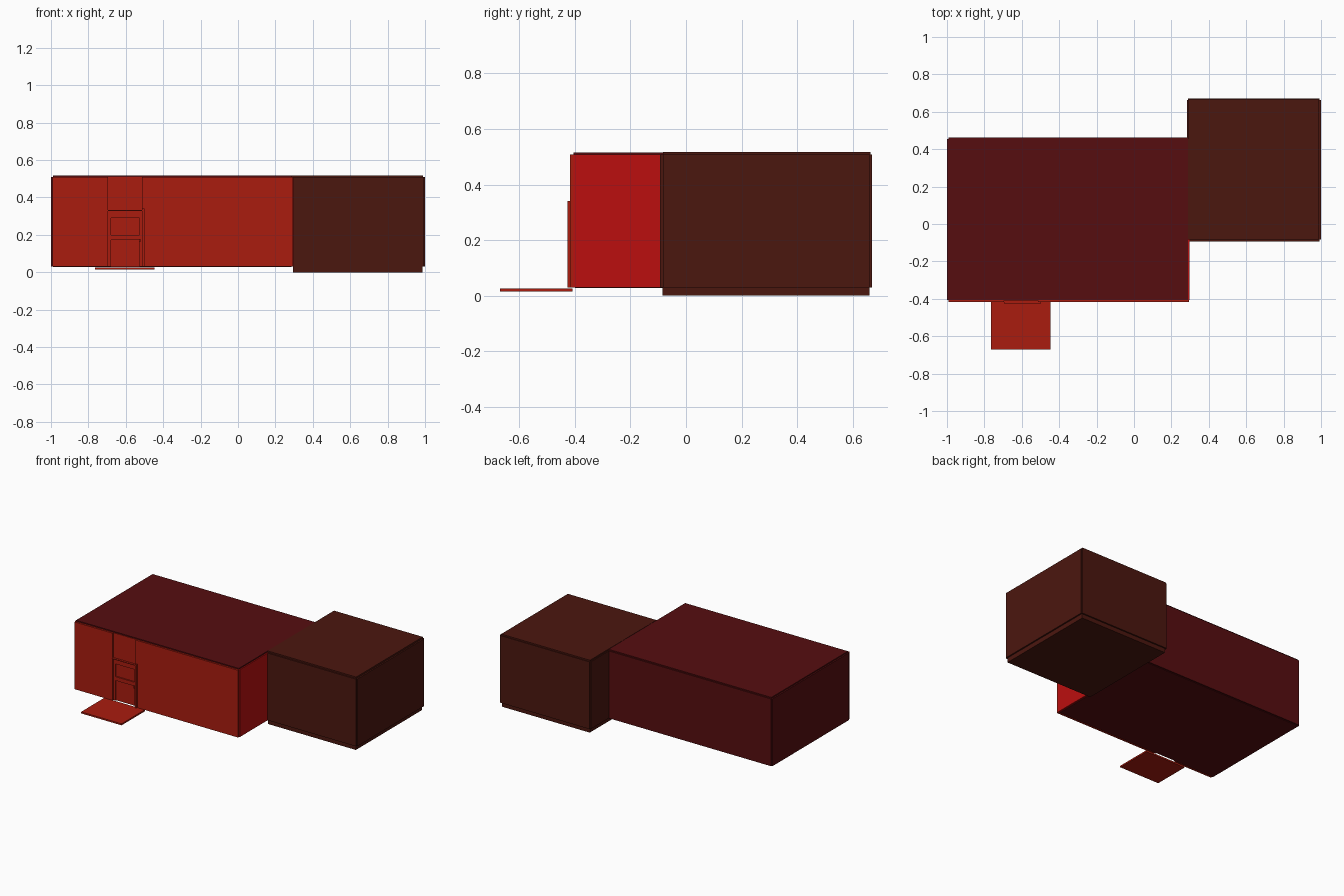
import bpy

if "Cube" in bpy.data.objects:
    bpy.data.objects.remove(bpy.data.objects["Cube"])


def material(name, rgb):
    m = bpy.data.materials.new(name)
    m.diffuse_color = (*rgb, 1)
    m.use_nodes = True
    m.node_tree.nodes["Principled BSDF"].inputs["Base Color"].default_value = m.diffuse_color
    return m


BRICK = material("brick_red", (0.40, 0.0115, 0.0047))
RED = material("bright_red", (0.50, 0.0047, 0.0047))
MAROON = material("maroon", (0.094, 0.0042, 0.005))
BROWN = material("dark_brown", (0.071, 0.0084, 0.0047))


def box(name, x, y, z, mat):
    """Box from (min, max) ranges on each axis."""
    bpy.ops.mesh.primitive_cube_add(
        size=1, location=[(a + b) / 2 for a, b in (x, y, z)])
    ob = bpy.context.object
    ob.name = name
    ob.scale = [b - a for a, b in (x, y, z)]
    bpy.ops.object.transform_apply(location=False, rotation=False, scale=True)
    ob.data.materials.append(mat)
    return ob


T = 0.01              # wall panel thickness
Z = (0.03, 0.508)     # wall height range

# Main hall: floor, roof and plain walls
box("hall_floor", (-0.99, 0.285), (-0.399, 0.45), (0.028, 0.04), MAROON)
box("hall_roof", (-0.99, 0.29), (-0.405, 0.455), (0.504, 0.516), MAROON)
box("hall_left_wall", (-1.0, -1.0 + T), (-0.405, 0.455), Z, MAROON)
box("hall_back_wall", (-0.993, 0.287), (0.452, 0.462), Z, MAROON)
box("hall_right_wall", (0.287, 0.298), (-0.405, 0.455), Z, RED)

# Front wall in three panels around the doorway
DL, DR, DT = -0.695, -0.513, 0.327
FY = (-0.418, -0.404)
box("front_wall_left", (-0.993, DL), FY, Z, BRICK)
box("front_wall_right", (DR, 0.293), FY, Z, BRICK)
box("front_wall_over_door", (DL, DR), (-0.409, -0.398), (DT, Z[1]), BRICK)

# Door: recessed leaf with stiles and rails, projecting frame and handle
box("door_leaf", (DL, DR), (-0.400, -0.394), (0.03, DT), BRICK)
RY = (-0.409, -0.399)
for i, x in enumerate(((DL, DL + 0.017), (DR - 0.014, DR))):
    box(f"door_stile_{i}", x, RY, (0.03, DT), BRICK)
for i, z in enumerate(((0.172, 0.2), (0.29, DT))):
    box(f"door_rail_{i}", (DL + 0.017, DR - 0.014), RY, z, BRICK)
box("door_handle", (-0.53, -0.52), (-0.42, -0.408), (0.162, 0.178), BRICK)
box("door_frame_side", (DR, -0.5), (-0.427, -0.41), (0.03, 0.34), BRICK)
box("door_frame_top", (DL, DR), (-0.424, -0.408), (DT, 0.332), BRICK)

# Entrance slab
box("entrance_slab", (-0.765, -0.447), (-0.67, -0.408), (0.015, 0.026), BRICK)

# Side wing: floor slab, roof and four walls
box("wing_floor", (0.295, 0.987), (-0.085, 0.66), (0.0, 0.04), BROWN)
box("wing_roof", (0.29, 0.988), (-0.083, 0.665), (0.504, 0.518), BROWN)
box("wing_left_wall", (0.284, 0.284 + T), (-0.083, 0.663), Z, BROWN)
box("wing_right_wall", (1.0 - T, 1.0), (-0.083, 0.663), Z, BROWN)
box("wing_front_wall", (0.295, 0.993), (-0.093, -0.083), Z, BROWN)
box("wing_back_wall", (0.29, 0.993), (0.66, 0.67), Z, BROWN)
